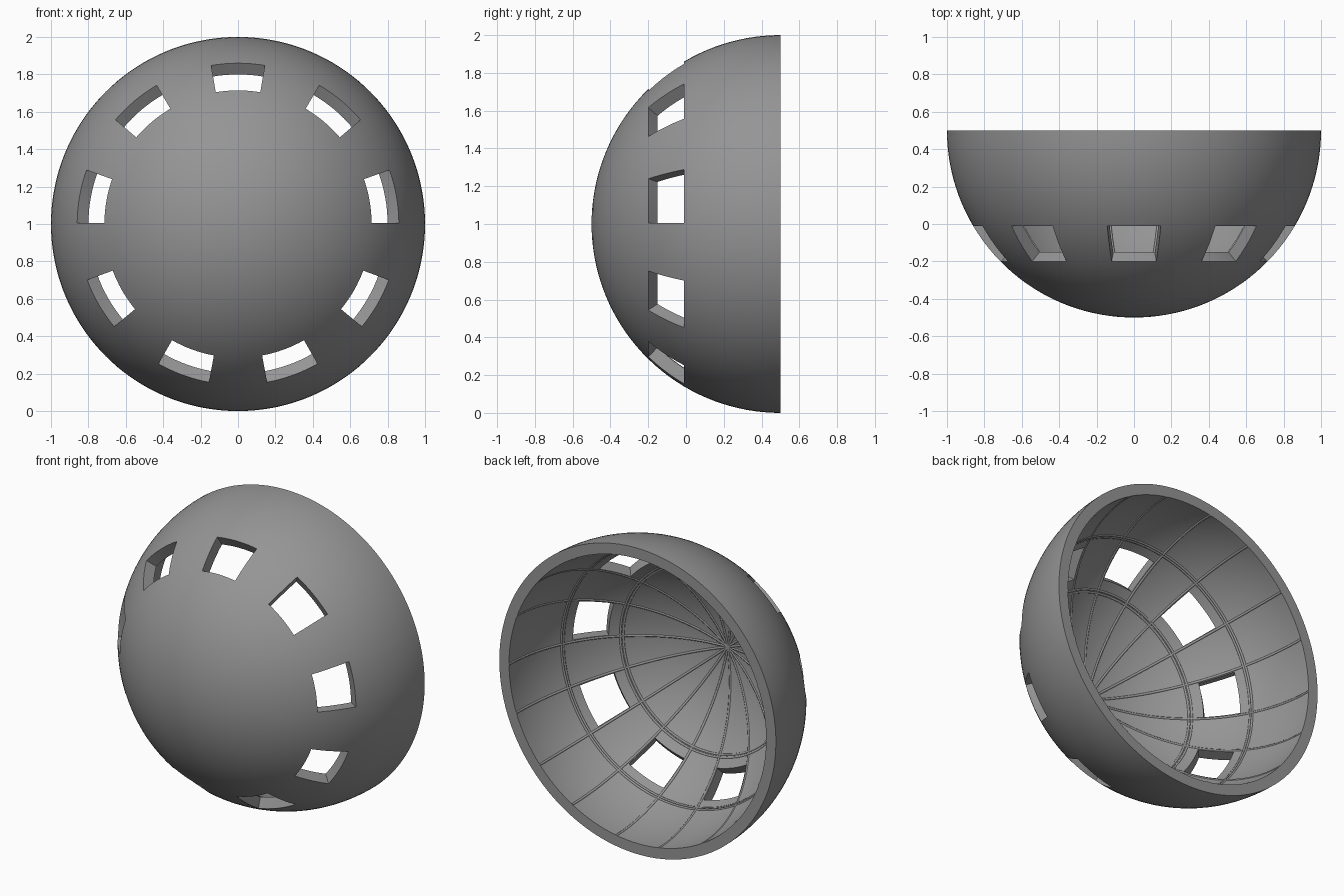
import bpy, bmesh
from math import sin, cos, radians
from mathutils import Vector

if "Cube" in bpy.data.objects:
    bpy.data.objects.remove(bpy.data.objects["Cube"])

CENTRE = Vector((0, 0.5, 1))
INNER = 0.93
SEGS = 144                      # 2.5 degree steps around the axis
WIN_A, WIN_B = 45.6, 59.3       # window limits, degrees from the pole

dark = bpy.data.materials.new("dark_grey")
dark.diffuse_color = (0.3, 0.3, 0.3, 1)
dark.use_nodes = True
dark.node_tree.nodes["Principled BSDF"].inputs["Base Color"].default_value = dark.diffuse_color


def point(polar, around, r=1.0):
    p, a = radians(polar), radians(around)
    return CENTRE + r * Vector((sin(p) * cos(a), -cos(p), sin(p) * sin(a)))


def spread(a, b, n):
    return [a + (b - a) * i / n for i in range(n)]


# Dome shell: spherical grid with nine windows left out, thickened towards the centre
polars = spread(0, WIN_A, 18)[1:] + spread(WIN_A, WIN_B, 5) + spread(WIN_B, 90, 12) + [90]
step = 360 / SEGS
nudge = {0: 0.4, 20: -0.4}      # windows are slightly under 20 degrees wide
columns = [i * step + nudge.get((i * step) % 40, 0) for i in range(SEGS)]
bm = bmesh.new()
pole = bm.verts.new(point(0, 0))
rows = [[bm.verts.new(point(p, a)) for a in columns] for p in polars]
for i in range(SEGS):
    j = (i + 1) % SEGS
    bm.faces.new((pole, rows[0][i], rows[0][j]))
    # one window every 40 degrees, first at the top
    in_window = ((i + 0.5) * step - 80) % 40 < 20
    for k in range(len(rows) - 1):
        mid = (polars[k] + polars[k + 1]) / 2
        if in_window and WIN_A < mid < WIN_B:
            continue
        bm.faces.new((rows[k][i], rows[k + 1][i], rows[k + 1][j], rows[k][j]))
bmesh.ops.delete(bm, geom=[v for v in bm.verts if not v.link_faces], context='VERTS')
new = bmesh.ops.extrude_face_region(bm, geom=bm.faces[:], use_keep_orig=True)
for v in new["geom"]:
    if isinstance(v, bmesh.types.BMVert):
        v.co = CENTRE + (v.co - CENTRE) * INNER
bmesh.ops.recalc_face_normals(bm, faces=bm.faces[:])
mesh = bpy.data.meshes.new("dome_shell")
bm.to_mesh(mesh)
bm.free()
mesh.materials.append(dark)
dome = bpy.data.objects.new("dome_shell", mesh)
bpy.context.collection.objects.link(dome)
bpy.context.view_layer.objects.active = dome
dome.select_set(True)
bpy.ops.object.shade_smooth_by_angle(angle=radians(30))


def ribs(name, paths, closed, radius):
    curve = bpy.data.curves.new(name, 'CURVE')
    curve.dimensions = '3D'
    curve.bevel_depth = radius
    curve.bevel_resolution = 1
    curve.use_fill_caps = True
    curve.materials.append(dark)
    for path in paths:
        s = curve.splines.new('POLY')
        s.points.add(len(path) - 1)
        for pt, co in zip(s.points, path):
            pt.co = (*co, 1)
        s.use_cyclic_u = closed
    bpy.context.collection.objects.link(bpy.data.objects.new(name, curve))


# Thin raised ribs on the inside: meridians beside the windows, rings above and below them
R = INNER + 0.003
meridians = []
for n in range(9):
    for side in (-10.5, 10.5):
        meridians.append([point(p * 2, 90 + 40 * n + side, R) for p in range(46)])
ribs("inner_meridian_ribs", meridians, False, 0.008)
ribs("inner_ring_ribs",
     [[point(p, i * 2.5, R) for i in range(144)] for p in (40.2, 41.3, 63.2, 64.0)],
     True, 0.008)
